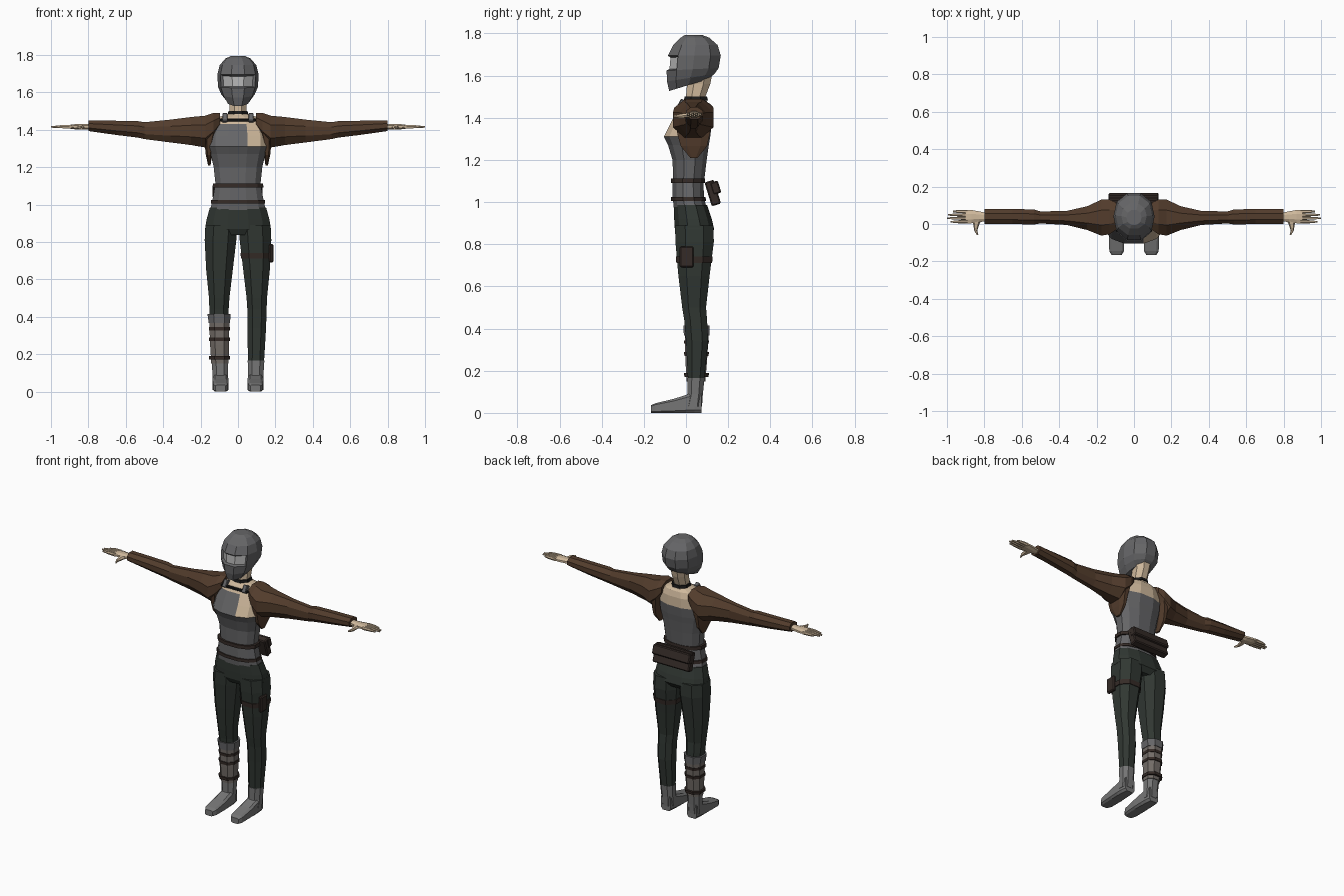
import bpy, bmesh, math

def mat(name, r, g, b):
    m = bpy.data.materials.new(name)
    m.diffuse_color = (r, g, b, 1)
    return m

BROWN = mat("brown_leather", .085, .045, .025)
BELT = mat("dark_leather", .035, .024, .02)
PANTS = mat("dark_cloth", .03, .038, .032)
SKIN = mat("skin", .62, .48, .33)
GREY = mat("dark_grey", .13, .13, .135)
BOOT = mat("boot_grey", .18, .18, .18)
WRAP = mat("wrap_cloth", .17, .15, .135)
BLACK = mat("black", .01, .01, .01)
VISOR = mat("visor_grey", .45, .45, .45)
# axis -> position from (along, a, b)
AXES = {'z': lambda t, a, b: (a, b, t), 'x': lambda t, a, b: (t, a, b), 'y': lambda t, a, b: (a, t, b)}

def loft(name, axis, rings, m, n=8, power=1.0, mirror=False, tilt=None):
    """Skin rings (along, a0, a1, b0, b1) into a closed flat-faced body."""
    def sp(v):
        return math.copysign(abs(v) ** power, v)
    top = sp(math.cos(math.pi / n))
    bm = bmesh.new()
    loops = []
    for k, (t, a0, a1, b0, b1) in enumerate(rings):
        loop = []
        for i in range(n):
            w = 2 * math.pi * (i + .5) / n - math.pi / 2
            u, v = sp(math.cos(w)) / top, sp(math.sin(w)) / top
            u, v = max(-1, min(1, u)), max(-1, min(1, v))
            a, b = (a0 + a1) / 2 + u * (a1 - a0) / 2, (b0 + b1) / 2 + v * (b1 - b0) / 2
            dt = tilt[k] * v if tilt else 0
            loop.append(bm.verts.new(AXES[axis](t + dt, a, b)))
        loops.append(loop)
    for p, q in zip(loops, loops[1:]):
        for i in range(n):
            j = (i + 1) % n
            bm.faces.new((p[i], p[j], q[j], q[i]))
    bm.faces.new(loops[0])
    bm.faces.new(loops[-1])
    return finish(name, bm, m, mirror)

def finish(name, bm, m, mirror=False):
    bmesh.ops.recalc_face_normals(bm, faces=bm.faces)
    me = bpy.data.meshes.new(name)
    bm.to_mesh(me)
    bm.free()
    me.materials.append(m)
    ob = bpy.data.objects.new(name, me)
    bpy.context.collection.objects.link(ob)
    if mirror:
        ob.modifiers.new("mirror", 'MIRROR')
    return ob

def box(name, loc, size, m, rot_x=0, bevel=.006):
    bm = bmesh.new()
    bmesh.ops.create_cube(bm, size=1)
    bmesh.ops.scale(bm, vec=size, verts=bm.verts)
    bmesh.ops.bevel(bm, geom=bm.edges[:], offset=bevel, segments=1, affect='EDGES')
    ob = finish(name, bm, m)
    ob.location = loc
    ob.rotation_euler.x = rot_x
    return ob

# helmet with recessed visor
helmet = loft("helmet", 'z', [
    (1.555, -.062, .062, -.08, .105), (1.59, -.09, .09, -.09, .135), (1.63, -.107, .107, -.092, .155),
    (1.695, -.11, .11, -.086, .165), (1.745, -.098, .098, -.06, .15), (1.78, -.068, .068, -.025, .11),
    (1.793, -.04, .04, -.005, .075)], GREY, n=10, tilt=[.028, .018, .006, 0, 0, 0, 0])
helmet.data.materials.append(VISOR)
bm = bmesh.new()
bm.from_mesh(helmet.data)
front = [f for f in bm.faces if 1.62 < f.calc_center_median().z < 1.70 and f.calc_center_median().y < -.03]
bmesh.ops.inset_region(bm, faces=front, thickness=.009, depth=-.014)
for f in front:
    f.material_index = 1
bm.to_mesh(helmet.data)
bm.free()

# neck and choker
loft("neck", 'z', [(1.44, -.085, .085, -.025, .115), (1.475, -.052, .052, -.008, .1), (1.5, -.045, .045, 0, .092),
                   (1.56, -.047, .047, .005, .115), (1.61, -.055, .055, .0, .125)], SKIN)
loft("choker", 'z', [(1.483, -.054, .054, -.01, .104), (1.5, -.051, .051, -.006, .1)], BLACK)

# torso: grey top with bare upper chest, upper back and one side cutout
torso = loft("torso", 'z', [
    (1.09, -.118, .118, -.06, .085), (1.2, -.13, .13, -.064, .098), (1.27, -.146, .146, -.085, .108),
    (1.31, -.158, .158, -.105, .115), (1.37, -.155, .155, -.075, .122), (1.43, -.14, .14, -.045, .12),
    (1.465, -.11, .11, -.025, .11), (1.485, -.05, .05, 0, .09)], GREY, n=12, power=.85)
torso.data.materials.append(SKIN)
for f in torso.data.polygons:
    c = f.center
    bare = c.z > 1.435 or (c.y > .05 and c.z > 1.36) or (c.x > .08 and c.y < .02 and 1.3 < c.z < 1.42)
    f.material_index = 1 if bare else 0
box("chest_strap", (0, -.032, 1.452), (.19, .02, .014), BLACK, bevel=.003)
for s in (-1, 1):
    box("shoulder_strap", (s * .07, -.022, 1.462), (.028, .03, .05), GREY, rot_x=-.5, bevel=.004)

# waist, belts and back pouch
loft("waist", 'z', [(.965, -.15, .15, -.057, .1), (1.02, -.137, .137, -.063, .085), (1.105, -.122, .122, -.063, .083)],
     GREY, n=12, power=.85)
loft("upper_belt", 'z', [(1.09, -.136, .136, -.072, .09), (1.112, -.134, .134, -.072, .09)], BELT, n=12, power=.85)
loft("lower_belt", 'z', [(1.005, -.145, .145, -.07, .095), (1.024, -.143, .143, -.07, .093)], BELT, n=12, power=.85)
box("back_pouch", (-.002, .127, 1.043), (.262, .046, .118), BELT, rot_x=.3)
box("back_pouch_flap", (-.002, .14, 1.068), (.268, .04, .06), BELT, rot_x=.3)

# trousers
loft("hips", 'z', [(.985, -.15, .15, -.058, .1), (.92, -.168, .168, -.056, .122), (.87, -.176, .176, -.053, .134),
                   (.838, -.12, .12, -.035, .11)], PANTS, n=12, power=.85)
loft("trouser_leg", 'z', [(.89, .004, .174, -.052, .13), (.81, .009, .178, -.05, .132), (.65, .028, .17, -.036, .112),
                          (.5, .046, .155, -.018, .095), (.44, .05, .153, -.008, .1), (.34, .05, .15, 0, .105),
                          (.14, .054, .138, .01, .085)], PANTS, power=.85, mirror=True)

# thigh strap and small holster
loft("thigh_strap", 'z', [(.712, .016, .179, -.046, .124), (.742, .013, .181, -.048, .127)], BELT, power=.85)
box("thigh_pouch", (.178, .003, .74), (.022, .066, .1), BELT)

# boots
loft("boot_foot", 'y', [(-.166, .066, .12, 0, .036), (-.145, .054, .132, 0, .046), (-.06, .05, .135, 0, .066),
                        (0, .052, .135, 0, .085), (.04, .054, .133, 0, .1), (.074, .06, .127, 0, .1)],
     BOOT, power=.4, mirror=True)
loft("boot_ankle", 'z', [(.03, .053, .135, -.01, .076), (.09, .053, .136, .006, .08), (.165, .052, .141, .006, .088)],
     BOOT, power=.85, mirror=True)

# shin wrap on one leg
loft("shin_wrap", 'z', [(.15, -.143, -.05, .003, .092), (.25, -.149, -.048, -.003, .1), (.38, -.154, -.046, -.006, .108)],
     WRAP, power=.85)
loft("shin_cuff", 'z', [(.368, -.157, -.043, -.01, .111), (.415, -.163, -.039, -.013, .112)], GREY, power=.85)
for z in (.18, .28, .335):
    loft("shin_strap", 'z', [(z - .009, -.154, -.044, -.008, .107), (z + .009, -.156, -.043, -.009, .109)], BELT, power=.85)

# jacket sleeves and hanging armhole flap
loft("sleeve", 'x', [(.095, -.03, .115, 1.41, 1.488), (.13, -.055, .13, 1.35, 1.49), (.175, -.062, .13, 1.305, 1.475),
                     (.25, -.032, .095, 1.318, 1.468), (.36, -.005, .07, 1.332, 1.454), (.5, .003, .067, 1.35, 1.44),
                     (.535, -.003, .078, 1.358, 1.446), (.65, 0, .08, 1.372, 1.448), (.8, 0, .08, 1.393, 1.45)],
     BROWN, mirror=True)
loft("armhole_flap", 'z', [(1.21, .147, .16, .02, .055), (1.265, .138, .172, -.025, .1), (1.32, .132, .178, -.04, .112),
                           (1.39, .115, .178, -.052, .125)], BROWN, power=.8, mirror=True)

# hands
loft("palm", 'x', [(.79, .015, .06, 1.402, 1.432), (.83, .01, .068, 1.4, 1.43), (.87, .004, .075, 1.402, 1.43),
                   (.9, .004, .075, 1.406, 1.426)], SKIN, mirror=True)
for y, tip in ((.012, .98), (.031, 1.0), (.049, .995), (.067, .968)):
    loft("finger", 'x', [(.89, y - .009, y + .009, 1.406, 1.426), (.94, y - .008, y + .008, 1.408, 1.425),
                         (tip, y - .004, y + .004, 1.411, 1.419)], SKIN, n=6, mirror=True)
loft("thumb", 'y', [(.025, .815, .865, 1.403, 1.425), (-.01, .83, .858, 1.4, 1.42), (-.035, .838, .854, 1.4, 1.416),
                    (-.06, .832, .84, 1.402, 1.411)], SKIN, n=6, mirror=True)
